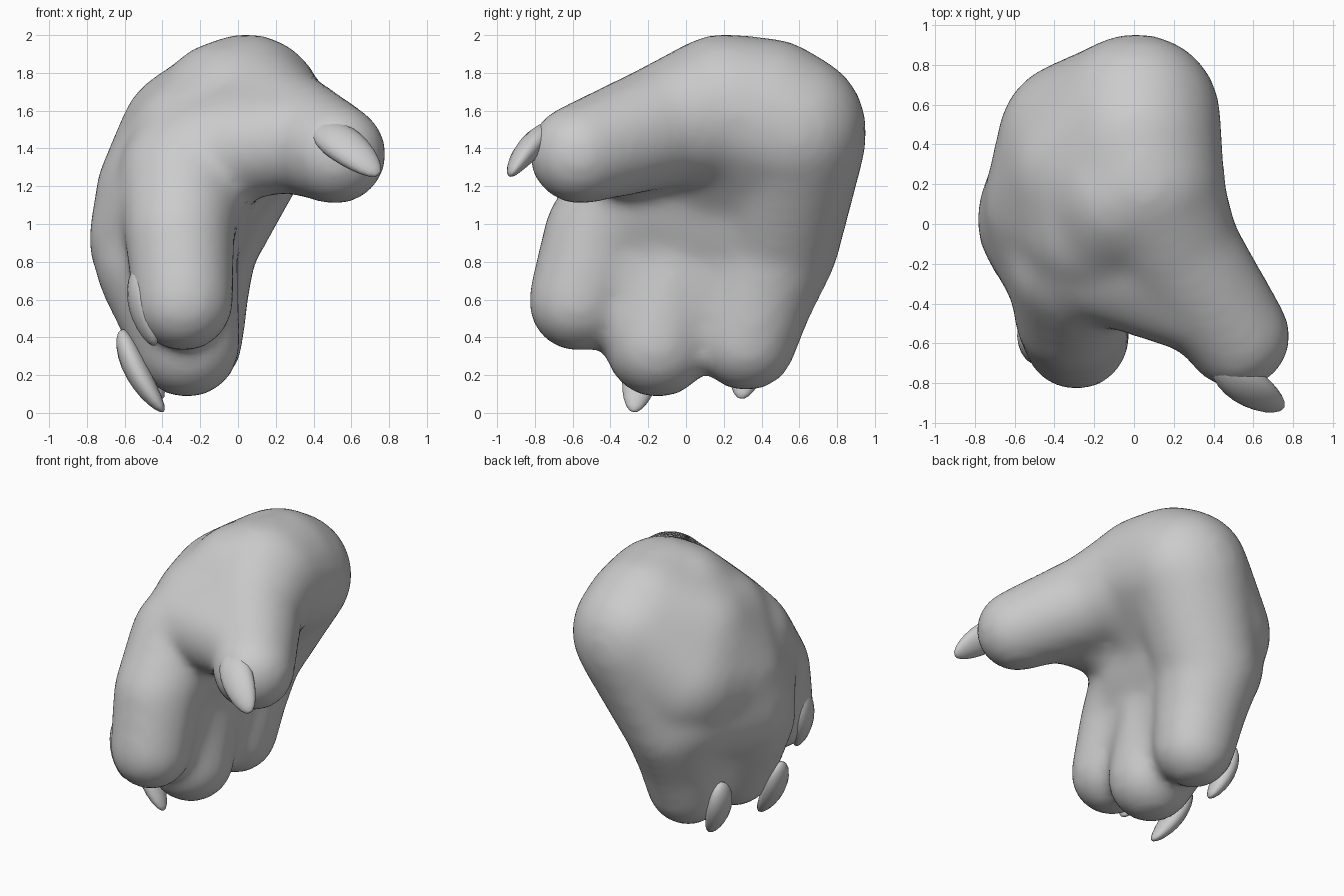
import bpy, bmesh
from mathutils import Vector, Matrix

if "Cube" in bpy.data.objects:
    bpy.data.objects.remove(bpy.data.objects["Cube"])


def add_hull(bm, balls):
    """Convex skin stretched round a set of balls (x, y, z, radius)."""
    part = bmesh.new()
    for x, y, z, r in balls:
        bmesh.ops.create_icosphere(part, subdivisions=3, radius=r,
                                   matrix=Matrix.Translation((x, y, z)))
    res = bmesh.ops.convex_hull(part, input=part.verts)
    junk = {v for v in res["geom_interior"] if isinstance(v, bmesh.types.BMVert)}
    bmesh.ops.delete(part, geom=list(junk), context='VERTS')
    tmp = bpy.data.meshes.new("tmp")
    part.to_mesh(tmp)
    part.free()
    bm.from_mesh(tmp)
    bpy.data.meshes.remove(tmp)


def add_chain(bm, balls):
    for a, b in zip(balls, balls[1:]):
        add_hull(bm, [a, b])


bm = bmesh.new()
# palm and domed back of the hand
add_hull(bm, [(0.02, 0.54, 1.5, 0.42), (0.05, 0.2, 1.6, 0.41), (0.02, 0.42, 1.57, 0.42),
              (-0.22, 0.25, 1.43, 0.42), (-0.2, 0.0, 1.4, 0.4),
              (-0.36, 0.1, 1.15, 0.4), (-0.28, 0.42, 1.2, 0.41)])
add_hull(bm, [(-0.36, 0.1, 1.15, 0.4), (-0.4, 0.02, 0.92, 0.395), (-0.2, 0.0, 1.4, 0.38),
              (-0.27, 0.44, 0.95, 0.36), (-0.31, -0.22, 1.1, 0.35)])
# web joining the fingers
add_hull(bm, [(-0.31, -0.5, 0.62, 0.21), (-0.28, -0.2, 0.48, 0.23), (-0.26, 0.3, 0.48, 0.23),
              (-0.3, -0.35, 1.05, 0.26), (-0.25, 0.42, 0.95, 0.29), (-0.33, 0.0, 0.8, 0.3)])
# web between front finger and thumb
add_hull(bm, [(-0.2, -0.2, 1.38, 0.29), (0.04, -0.21, 1.47, 0.28),
              (0.3, -0.38, 1.44, 0.27), (0.05, 0.1, 1.55, 0.33)])
# front, middle and back fingers
add_chain(bm, [(-0.05, 0.15, 1.58, 0.4), (-0.29, -0.2, 1.25, 0.35),
               (-0.31, -0.46, 0.95, 0.295), (-0.29, -0.57, 0.59, 0.27)])
add_chain(bm, [(-0.38, 0.05, 1.05, 0.39), (-0.38, -0.05, 0.8, 0.38),
               (-0.27, -0.15, 0.36, 0.285)])
add_chain(bm, [(0.0, 0.55, 1.46, 0.41), (-0.24, 0.47, 0.9, 0.345),
               (-0.24, 0.38, 0.62, 0.3), (-0.24, 0.32, 0.38, 0.27)])
# thumb
add_chain(bm, [(0.04, 0.2, 1.6, 0.41), (0.2, -0.12, 1.52, 0.33),
               (0.52, -0.565, 1.37, 0.27)])
mesh = bpy.data.meshes.new("hand")
bm.to_mesh(mesh)
bm.free()
hand = bpy.data.objects.new("hand", mesh)
bpy.context.collection.objects.link(hand)

# fuse the parts and soften the creases
rem = hand.modifiers.new("fuse", 'REMESH')
rem.mode = 'VOXEL'
rem.voxel_size = 0.035
rem.use_smooth_shade = True
smo = hand.modifiers.new("soften", 'SMOOTH')
smo.factor = 0.5
smo.iterations = 20


def nail(name, base, tip, normal, width, thick):
    """Tapered flattened ellipsoid from base to tip."""
    base, tip = Vector(base), Vector(tip)
    axis = (tip - base).normalized()
    side = axis.cross(Vector(normal)).normalized()
    up = side.cross(axis)
    half = (tip - base).length / 2
    b = bmesh.new()
    bmesh.ops.create_uvsphere(b, u_segments=16, v_segments=12, radius=1)
    for v in b.verts:
        x, y, z = v.co
        t = 1 - 0.15 * z
        v.co = ((base + tip) / 2 + axis * z * half + side * x * width / 2 * t
                + up * (y * thick / 2 * t + 0.025 * (1 - z * z)))
    bmesh.ops.recalc_face_normals(b, faces=b.faces)
    for f in b.faces:
        f.smooth = True
    m = bpy.data.meshes.new(name)
    b.to_mesh(m)
    b.free()
    bpy.context.collection.objects.link(bpy.data.objects.new(name, m))


# nails
nail("thumb_nail", (0.41, -0.68, 1.52), (0.745, -0.93, 1.26), (0.1, -0.8, 0.6), 0.22, 0.13)
nail("front_finger_nail", (-0.53, -0.56, 0.78), (-0.44, -0.63, 0.355), (-1, -0.25, 0), 0.22, 0.13)
nail("middle_finger_nail", (-0.62, -0.19, 0.44), (-0.395, -0.28, 0.005), (-1, 0, -0.45), 0.2, 0.13)
nail("back_finger_nail", (-0.53, 0.36, 0.48), (-0.4, 0.29, 0.075), (-1, 0.1, -0.4), 0.2, 0.13)
